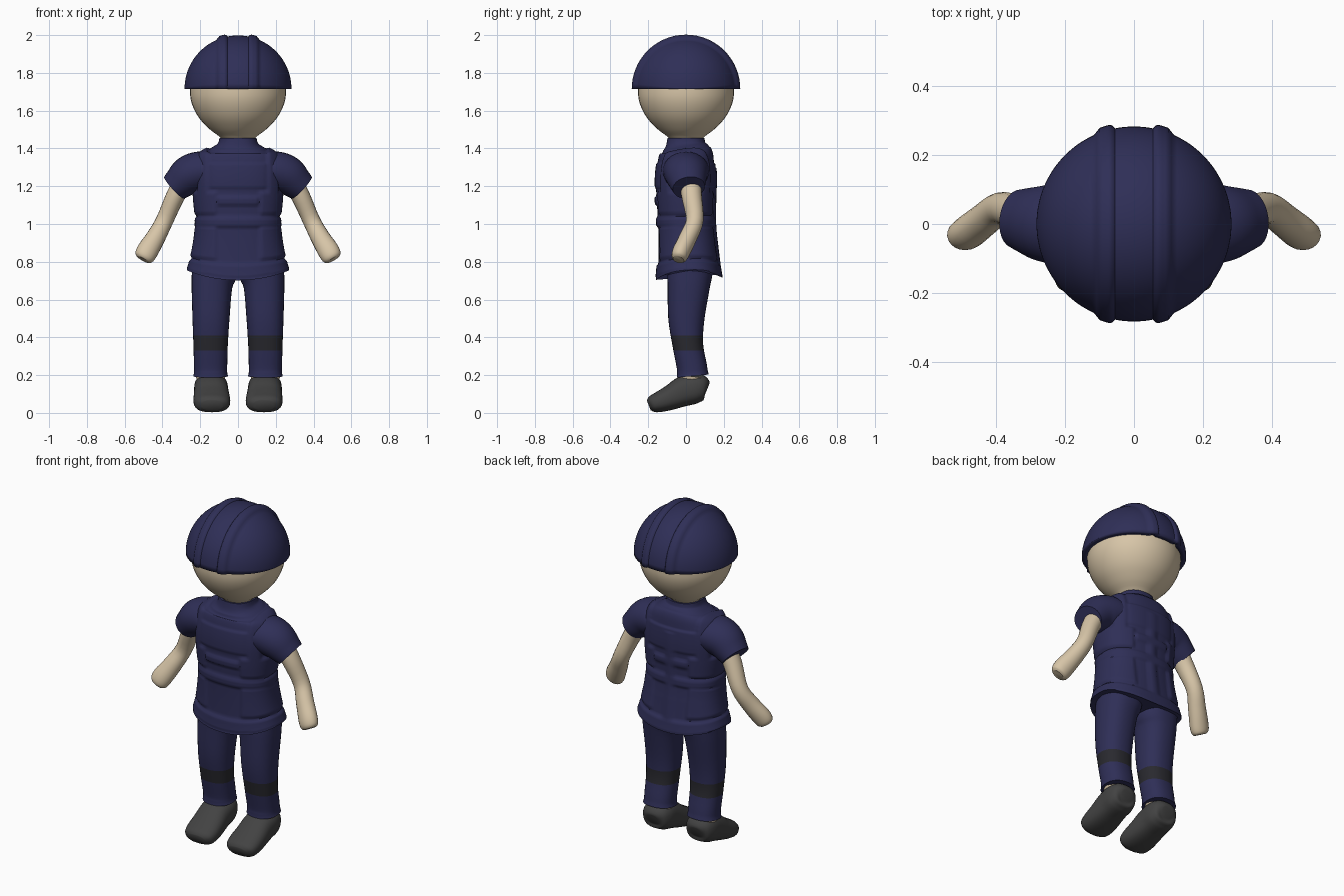
import bpy, bmesh, math
from mathutils import Vector

cube = bpy.data.objects.get("Cube")
if cube:
    bpy.data.objects.remove(cube, do_unlink=True)


def material(name, rgb):
    m = bpy.data.materials.new(name)
    m.use_nodes = True
    m.diffuse_color = (*rgb, 1)
    m.node_tree.nodes["Principled BSDF"].inputs["Base Color"].default_value = (*rgb, 1)
    return m


navy = material("navy cloth", (0.028, 0.028, 0.095))
skin = material("skin", (0.68, 0.56, 0.39))
boot = material("boot grey", (0.055, 0.055, 0.055))
tape = material("dark tape", (0.022, 0.022, 0.028))


def finish(bm, name, mats, angle=40):
    bmesh.ops.recalc_face_normals(bm, faces=bm.faces)
    me = bpy.data.meshes.new(name)
    bm.to_mesh(me)
    bm.free()
    for m in mats:
        me.materials.append(m)
    me.polygons.foreach_set("use_smooth", [True] * len(me.polygons))
    me.set_sharp_from_angle(angle=math.radians(angle))
    ob = bpy.data.objects.new(name, me)
    bpy.context.collection.objects.link(ob)
    return ob


def resample(secs, k):
    # smooth curve through all section values
    out, last = [], len(secs) - 1
    for i in range(last):
        p = [secs[max(0, min(last, i + j))] for j in (-1, 0, 1, 2)]
        for s in range(k):
            t = s / k
            out.append([b + 0.5 * t * (c - a + t * (2*a - 5*b + 4*c - d + t * (3*(b - c) + d - a)))
                        for a, b, c, d in zip(*p)])
    return out + [list(secs[-1])]


def loft(secs, u=(1, 0, 0), n=28, k=4, power=2.0):
    # sections are x, y, z, half width along u, half width across
    secs = resample(secs, k)
    cen = [Vector(s[:3]) for s in secs]
    bm, rings = bmesh.new(), []
    for i, s in enumerate(secs):
        t = (cen[min(i + 1, len(cen) - 1)] - cen[max(i - 1, 0)]).normalized()
        v = t.cross(Vector(u)).normalized()
        w = v.cross(t)
        ring = []
        for j in range(n):
            c, d = math.cos(math.tau * j / n), math.sin(math.tau * j / n)
            e = 2 / power
            ring.append(bm.verts.new(cen[i] + w * math.copysign(abs(c) ** e, c) * s[3]
                                     + v * math.copysign(abs(d) ** e, d) * s[4]))
        rings.append(ring)
    for a, b in zip(rings, rings[1:]):
        for j in range(n):
            bm.faces.new((a[j], a[(j + 1) % n], b[(j + 1) % n], b[j]))
    bm.faces.new(rings[0])
    bm.faces.new(rings[-1])
    bmesh.ops.recalc_face_normals(bm, faces=bm.faces)
    bm.normal_update()
    return bm


def box(v, lo, hi, soft=0.012):
    # soft-edged step: 1 between lo and hi
    f = lambda q: max(0, min(1, q / soft + 0.5))
    return f(v - lo) * f(hi - v)


# Head
bm = loft([(0, 0, 1.42, .085, .085), (0, 0, 1.455, .09, .09), (0, 0, 1.50, .148, .148),
           (0, 0, 1.56, .205, .205), (0, 0, 1.63, .242, .242), (0, 0, 1.70, .254, .254),
           (0, 0, 1.78, .24, .24), (0, 0, 1.88, .16, .16), (0, 0, 1.92, .06, .06)], n=40)
finish(bm, "head", [skin])

# Helmet: half turn of a profile with two raised ribs
bm = bmesh.new()
R, prof = 0.283, []
for i in range(97):
    x = -R * math.cos(math.pi * i / 96)
    r = math.sqrt(max(0, R * R - x * x)) + 0.014 * box(abs(x), .062, .108, .008)
    prof.append(bm.verts.new((x, r, 1.715)))
edges = [bm.edges.new(p) for p in zip(prof, prof[1:])]
bmesh.ops.spin(bm, geom=prof + edges, cent=(0, 0, 1.715), axis=(1, 0, 0),
               angle=math.pi, steps=32)
bmesh.ops.remove_doubles(bm, verts=bm.verts, dist=0.0005)
helmet = finish(bm, "helmet", [navy], 50)
shell = helmet.modifiers.new("shell", "SOLIDIFY")
shell.thickness = 0.03
shell.offset = -1

# Shirt and vest with raised panels
bm = loft([(0, .015, .76, .262, .168), (0, .012, .82, .245, .158), (0, .005, .92, .225, .15),
           (0, 0, 1.02, .218, .148), (0, -.003, 1.14, .228, .153), (0, -.003, 1.24, .232, .156),
           (0, 0, 1.32, .225, .15), (0, .004, 1.37, .2, .14), (0, .002, 1.40, .145, .122),
           (0, 0, 1.425, .108, .104), (0, 0, 1.455, .098, .098)], n=112, k=11, power=2.4)
for v in bm.verts:
    x, y, z = abs(v.co.x), v.co.y, v.co.z
    belts = max(box(z, .985, 1.035), box(z, 1.10, 1.145) * box(x, -1, .11))
    sides = box(x, .115, .5) * max(box(z, .83, .985), box(z, 1.05, 1.17))
    straps = box(x, .155, .21) * box(z, 1.16, 1.42)
    chest = box(z, 1.19, 1.32) * box(x, -1, .15) * 0.6
    seam = box(x, -1, .025) * box(z, .8, 1.3) * (1 if y > 0 else 0)
    hem = box(z, .70, .815)
    v.co += v.normal * (0.011 * max(belts, sides, straps, chest, seam, hem) if z > .765 else 0)
    if z < .765:
        v.co.x *= 1.035
        v.co.y *= 1.05
    # hem dips at front and back
    v.co.z -= 0.05 * max(0, 1 - (x / .27) ** 2) * max(0, min(1, (.90 - z) / .14))
finish(bm, "shirt_and_vest", [navy], 60)

for side, s in (("left", 1), ("right", -1)):
    def mirrored(secs):
        return [(s * q[0], *q[1:]) for q in secs]

    # Short sleeve
    bm = loft(mirrored([(.14, 0, 1.28, .125, .09), (.20, 0, 1.28, .122, .104),
                        (.26, .002, 1.258, .112, .104), (.31, .01, 1.217, .096, .088),
                        (.338, .015, 1.192, .086, .078)]), u=(0, 1, 0))
    finish(bm, side + "_sleeve", [navy])

    # Bare arm ending in a blunt hand
    bm = loft(mirrored([(.27, .02, 1.25, .06, .055), (.33, .03, 1.15, .054, .05),
                        (.388, .046, 1.02, .046, .046), (.435, .012, .93, .047, .051),
                        (.478, -.022, .86, .047, .057), (.496, -.036, .825, .042, .052),
                        (.503, -.04, .812, .03, .038)]), u=(0, 1, 0), n=20)
    finish(bm, side + "_arm", [skin])

    # Trouser leg with a tape band
    bm = loft(mirrored([(.122, .02, .79, .12, .122), (.126, .02, .74, .121, .12),
                        (.138, .014, .67, .108, .112), (.143, .002, .5, .098, .096),
                        (.145, .01, .36, .091, .081), (.145, .03, .25, .088, .08),
                        (.145, .034, .215, .088, .082), (.145, .036, .195, .092, .085)]),
              n=32, power=2.3)
    for z in (.33, .41):
        bmesh.ops.bisect_plane(bm, geom=bm.verts[:] + bm.edges[:] + bm.faces[:],
                               plane_co=(0, 0, z), plane_no=(0, 0, 1), dist=1e-5)
    for f in bm.faces:
        f.material_index = int(.33 < f.calc_center_median().z < .41)
    finish(bm, side + "_trouser_leg", [navy, tape])

    # Ankle
    bm = loft(mirrored([(.145, .03, .16, .07, .068), (.145, .034, .193, .078, .073)]), n=20)
    finish(bm, side + "_ankle", [skin])

    # Boot, toe pointing forward and down
    bm = loft(mirrored([(.143, .112, .125, .035, .03), (.143, .1, .128, .07, .062),
                        (.143, .055, .13, .088, .079), (.142, -.01, .115, .09, .08),
                        (.14, -.075, .084, .095, .067), (.138, -.135, .06, .097, .056),
                        (.137, -.178, .047, .086, .045), (.137, -.197, .04, .055, .028)]),
              power=2.5)
    finish(bm, side + "_boot", [boot], 70)
